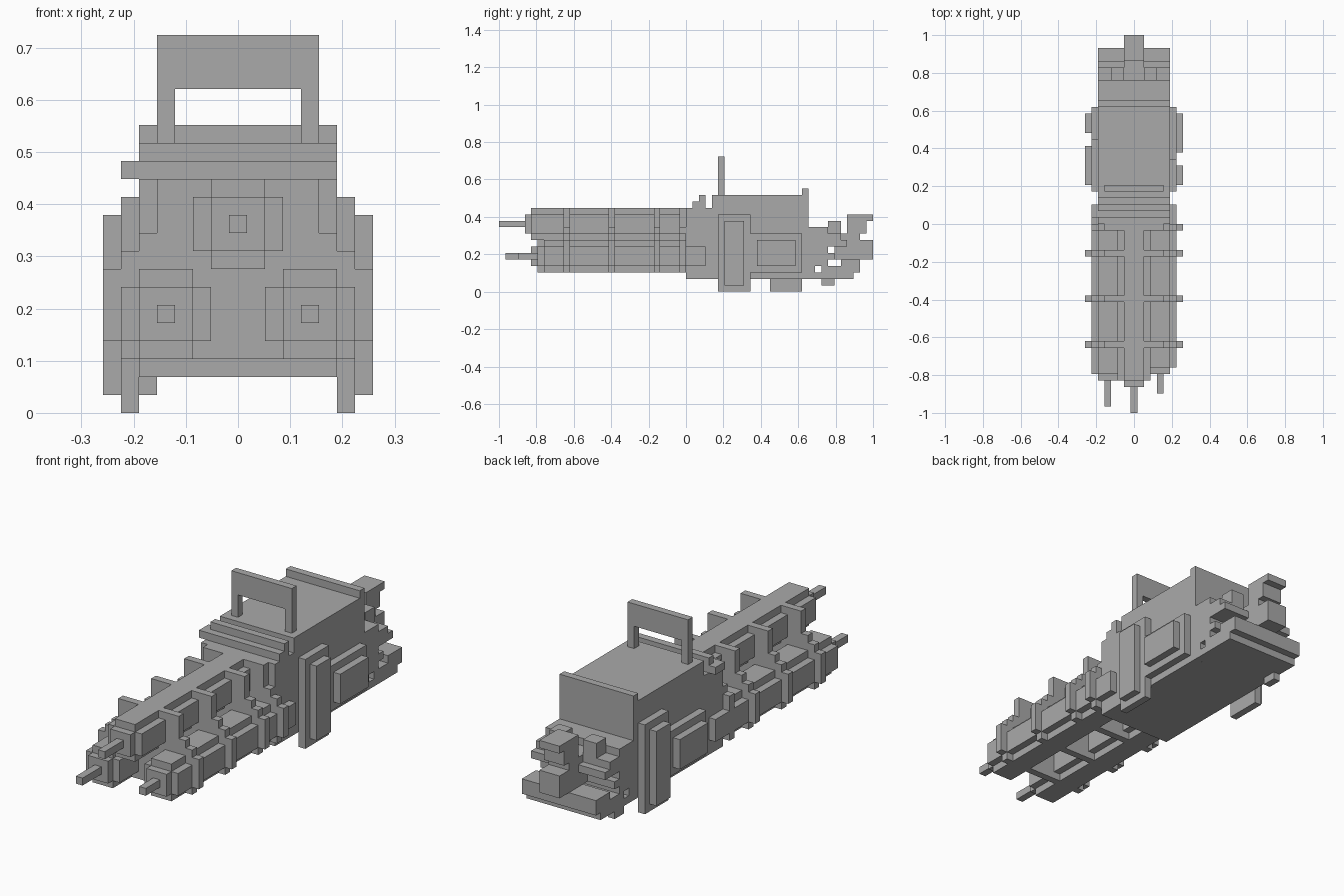
import bpy, bmesh
from mathutils import Matrix, Vector

cube = bpy.data.objects.get("Cube")
if cube:
    bpy.data.objects.remove(cube)

U = 2 / 58  # one block

grey = bpy.data.materials.new("plain_grey")
grey.use_nodes = True
grey.diffuse_color = (0.4, 0.4, 0.4, 1)
grey.node_tree.nodes["Principled BSDF"].inputs["Base Color"].default_value = grey.diffuse_color


def part(name, *boxes):
    """Object made of boxes, each given as (x0, x1, y0, y1, z0, z1) in blocks."""
    bm = bmesh.new()
    for x0, x1, y0, y1, z0, z1 in boxes:
        mid = Vector((x0 + x1, y0 + y1, z0 + z1)) * U / 2
        size = Vector((x1 - x0, y1 - y0, z1 - z0)) * U
        bmesh.ops.create_cube(bm, size=1, matrix=Matrix.Translation(mid) @ Matrix.Diagonal(size.to_4d()))
    mesh = bpy.data.meshes.new(name)
    bm.to_mesh(mesh)
    bm.free()
    mesh.materials.append(grey)
    obj = bpy.data.objects.new(name, mesh)
    bpy.context.collection.objects.link(obj)
    return obj


def wide(y0, y1, z0, z1, half=5.5):
    """Box centred on x = 0."""
    return (-half, half, y0, y1, z0, z1)


# Main body with stepped front and raised rear lip
part("body", wide(0, 19, 2, 13), wide(1, 3, 13, 14), wide(2, 3, 14, 15),
     wide(4, 19, 13, 15), wide(18, 19, 15, 16))
part("side_knob", (-6.5, -5.5, 1, 3, 13, 14))

# Carrying handle
part("handle", wide(5, 6, 18, 21, 4.5), (-4.5, -3.5, 5, 6, 15, 18), (3.5, 4.5, 5, 6, 15, 18))


# Barrel: plus-shaped housing, nose and thin muzzle
def barrel(name, x, z, back, front, tip):
    part(name + "_housing", (x - 1.5, x + 1.5, front, back, z - 2.5, z + 2.5),
         (x - 2.5, x + 2.5, front, back, z - 1.5, z + 1.5))
    part(name + "_nose", (x - 1.5, x + 1.5, front - 1, front, z - 1.5, z + 1.5))
    part(name + "_muzzle", (x - 0.5, x + 0.5, tip, front - 1, z - 0.5, z + 0.5))


barrel("top_barrel", 0, 10.5, 0, -24, -29)
barrel("right_barrel", -4, 5.5, 3, -23, -28)
barrel("left_barrel", 4, 5.5, 3, -22, -26)

# Stepped brackets that tie the barrels together
for i, y in enumerate((-1, -5, -12, -19)):
    right = -6.5 if i == 0 else -7.5
    part("barrel_bracket_%d" % (i + 1), wide(y, y + 1, 3, 13, 4.5), wide(y, y + 1, 3, 10),
         wide(y, y + 1, 3, 9, 6.5), (right, 7.5, y, y + 1, 4, 8))

# Side panels: a tall and a long one per side, the right side turned end for end
for side, s in (("left", 1), ("right", -1)):
    for kind, y0, y1, z0, z1 in (("tall", 5, 10, 0, 12), ("long", 10, 18, 3, 9)):
        if s < 0:
            y0, y1 = 23 - y1, 23 - y0
        layers = []
        for k in (0, 1):
            x = sorted((s * (5.5 + k), s * (6.5 + k)))
            layers.append((*x, y0 + k, y1 - k, z0 + k, z1 - k))
        part("%s_%s_panel" % (side, kind), *layers)

# Rear machinery: layered slabs with slots between them
part("rear_slabs", wide(19, 26, 2, 3), wide(19, 20, 3, 4), wide(21, 27, 3, 4),
     wide(19, 22, 4, 5), wide(24, 27, 4, 5), wide(19, 23, 5, 6), wide(19, 22, 6, 7),
     wide(19, 25, 7, 8), wide(19, 24, 8, 9), wide(19, 22, 9, 10))
part("rear_block", wide(23, 29, 5, 8, 1.5))
part("rear_hook", wide(23, 27, 8, 9, 1.5), wide(25, 28, 9, 11, 1.5), wide(25, 29, 11, 12, 1.5))
part("rear_posts", (-3.5, -1.5, 22, 24, 9, 11), (1.5, 3.5, 22, 24, 9, 11))
part("rear_foot", (-5.5, -4.5, 21, 23, 1, 2))
